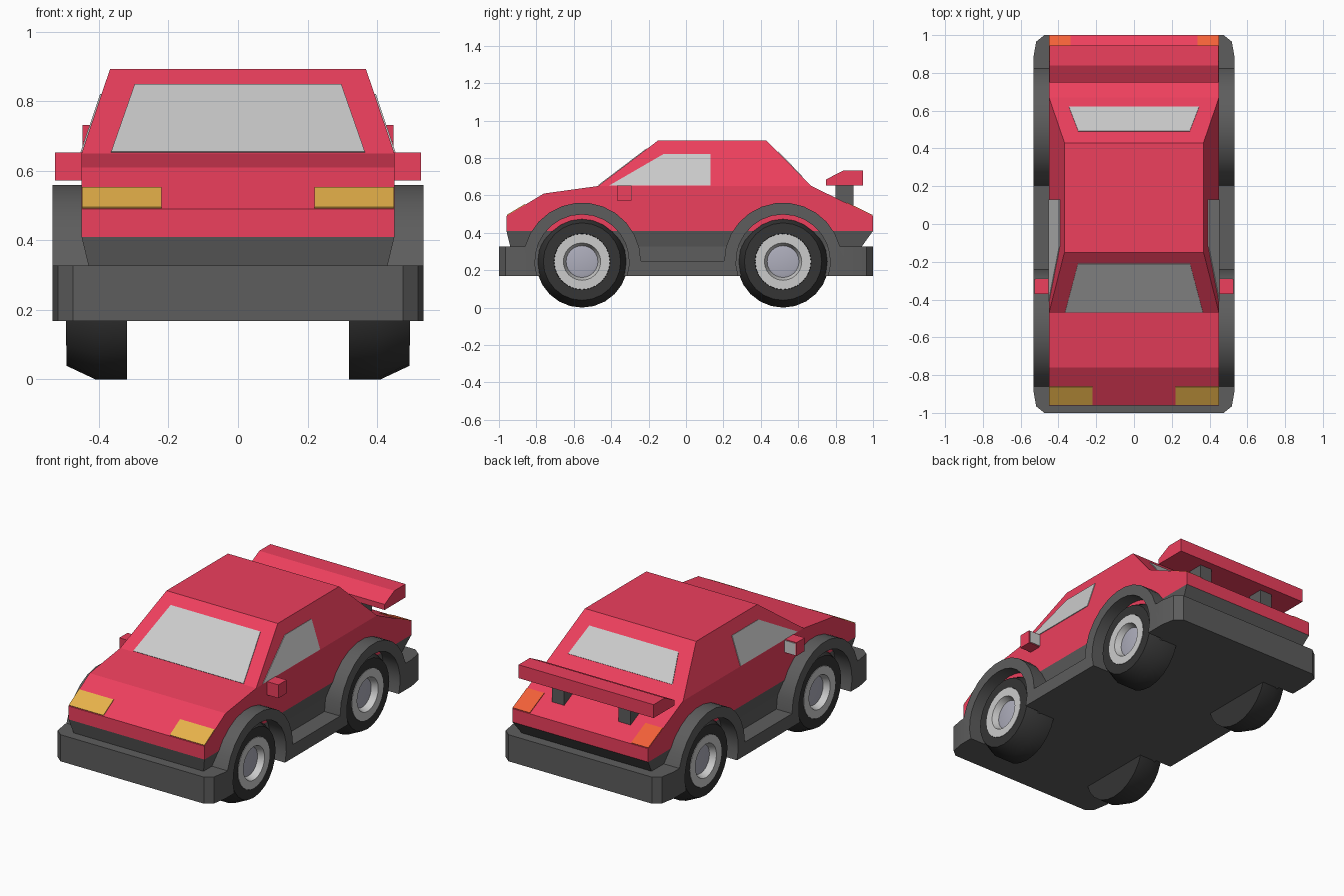
import bpy, bmesh, math
from mathutils import Vector

if "Cube" in bpy.data.objects:
    bpy.data.objects.remove(bpy.data.objects["Cube"])


def material(name, r, g, b):
    m = bpy.data.materials.new(name)
    m.diffuse_color = (r, g, b, 1)
    m.use_nodes = True
    m.node_tree.nodes["Principled BSDF"].inputs["Base Color"].default_value = m.diffuse_color
    return m


RED = material("red_paint", 0.85, 0.05, 0.11)
TRIM = material("dark_trim", 0.11, 0.11, 0.11)
RUBBER = material("rubber", 0.035, 0.035, 0.035)
GLASS = material("glass", 0.55, 0.55, 0.55)
AMBER = material("headlight", 0.8, 0.45, 0.07)
ORANGE = material("tail_light", 0.9, 0.12, 0.04)
HUB = material("hub_metal", 0.42, 0.42, 0.5)


def loft(name, rings, mat=None, mirror=False, smooth=False):
    """Closed solid through a list of equally sized rings."""
    bm = bmesh.new()
    loops = [[bm.verts.new(p) for p in ring] for ring in rings]
    n = len(loops[0])
    for a, b in zip(loops, loops[1:]):
        for i in range(n):
            j = (i + 1) % n
            bm.faces.new((a[i], a[j], b[j], b[i]))
    bm.faces.new(loops[0][::-1])
    bm.faces.new(loops[-1])
    bmesh.ops.recalc_face_normals(bm, faces=bm.faces)
    mesh = bpy.data.meshes.new(name)
    bm.to_mesh(mesh)
    bm.free()
    obj = bpy.data.objects.new(name, mesh)
    bpy.context.collection.objects.link(obj)
    if mat:
        mesh.materials.append(mat)
    if smooth:
        bpy.ops.object.select_all(action='DESELECT')
        obj.select_set(True)
        bpy.context.view_layer.objects.active = obj
        bpy.ops.object.shade_smooth_by_angle(angle=math.radians(25))
    if mirror:
        m = obj.modifiers.new("mirror", 'MIRROR')
        m.use_mirror_merge = False
    return obj


def prism(name, profile, x0, x1, mat=None, mirror=False):
    """Side (y, z) profile extruded along x."""
    return loft(name, [[(x, y, z) for y, z in profile] for x in (x0, x1)], mat, mirror)


def rect(w, y0, y1, z):
    return [(-w, y0, z), (w, y0, z), (w, y1, z), (-w, y1, z)]


def panel(name, pts, mat, mirror=False):
    """Thin plate lying on a body surface."""
    p = [Vector(q) for q in pts]
    n = (p[1] - p[0]).cross(p[2] - p[0]).normalized() * 0.004
    return loft(name, [[q - n for q in p], [q + n for q in p]], mat, mirror)


# Painted body and cabin
body = [(-0.96, 0.41), (-0.96, 0.49), (-0.76, 0.61), (-0.47, 0.65),
        (0.67, 0.65), (1.0, 0.49), (1.0, 0.41)]
prism("body", body, -0.45, 0.45, RED)
loft("cabin", [rect(0.45, -0.47, 0.67, 0.65), rect(0.368, -0.15, 0.43, 0.893)], RED)

# Dark chassis with bumper core and tapered band under the paint
loft("chassis", [rect(0.43, -1, 1, 0.168), rect(0.43, -1, 1, 0.327),
                 rect(0.43, -0.94, 0.94, 0.327), rect(0.45, -0.96, 1.0, 0.41)], TRIM)

# Side flare: bumper ends, wheel arches and skirt in one profile
AXLES, WZ = (-0.556, 0.519), 0.246
BOTTOM, BUMPER, SKIRT = 0.168, 0.327, 0.248


def arc(yc, r, z_start, z_end, n):
    """Points over the wheel from the -y side to the +y side."""
    a0 = math.pi - math.asin((z_start - WZ) / r)
    a1 = math.asin((z_end - WZ) / r)
    return [(yc + r * math.cos(a0 + (a1 - a0) * i / n),
             WZ + r * math.sin(a0 + (a1 - a0) * i / n)) for i in range(n + 1)]


front, rear = AXLES
flare = [(-1, BOTTOM), (-1, BUMPER)]
flare += arc(front, 0.315, BUMPER, SKIRT, 12) + arc(rear, 0.315, SKIRT, BUMPER, 12)
flare += [(1, BUMPER), (1, BOTTOM)]
flare += arc(rear, 0.252, BOTTOM, BOTTOM, 16)[::-1] + arc(front, 0.252, BOTTOM, BOTTOM, 16)[::-1]
layers = [(0.42, 1.0), (0.475, 1.0), (0.518, 0.965), (0.533, 0.88)]
loft("side_flare", [[(x, max(-e, min(e, y)), z) for y, z in flare] for x, e in layers],
     TRIM, True, True)

# Wheels: tyre, rim and hub disc


def turned(name, yc, profile, mat=None):
    n = 24
    rings = [[(x, yc + r * math.cos(2 * math.pi * i / n), WZ + r * math.sin(2 * math.pi * i / n))
              for i in range(n)] for x, r in profile]
    return loft(name, rings, mat, True, True)


for label, yc in zip(("front", "rear"), AXLES):
    turned(label + "_tyre", yc, [(0.32, 0.246), (0.41, 0.246), (0.493, 0.207),
                                 (0.493, 0.15), (0.44, 0.148)], RUBBER)
    turned(label + "_rim", yc, [(0.43, 0.149), (0.495, 0.149), (0.495, 0.1), (0.455, 0.085)])
    turned(label + "_hub", yc, [(0.445, 0.085), (0.459, 0.085), (0.463, 0.07)], HUB)

# Windows


def shield(y0, z0, y1, z1, w0, w1):
    return [(-w0, y0, z0), (w0, y0, z0), (w1, y1, z1), (-w1, y1, z1)]


panel("windscreen", shield(-0.467, 0.652, -0.21, 0.847, 0.365, 0.297), GLASS)
panel("rear_window", shield(0.62, 0.70, 0.49, 0.832, 0.345, 0.295), GLASS)
side = [(-0.41, 0.652), (0.13, 0.652), (0.13, 0.82), (-0.12, 0.82)]
panel("side_window", [(0.45 - (z - 0.65) * 0.3375, y, z) for y, z in side], GLASS, True)

# Lights on the bonnet and rear deck
panel("headlight", [(0.22, -0.957, 0.492), (0.449, -0.957, 0.492),
                    (0.449, -0.86, 0.55), (0.22, -0.86, 0.55)], AMBER, True)
panel("tail_light", [(0.335, 0.997, 0.4915), (0.449, 0.997, 0.4915),
                     (0.449, 0.86, 0.558), (0.335, 0.86, 0.558)], ORANGE, True)

# Wing mirrors with grey glass at the back
prism("wing_mirror", [(-0.37, 0.572), (-0.37, 0.652), (-0.292, 0.652), (-0.292, 0.572)],
      0.43, 0.527, RED, True)
panel("mirror_glass", [(0.452, -0.292, 0.577), (0.522, -0.292, 0.577),
                       (0.522, -0.292, 0.647), (0.452, -0.292, 0.647)], GLASS, True)

# Rear spoiler on two posts
prism("spoiler", [(0.748, 0.652), (0.748, 0.685), (0.84, 0.732), (0.945, 0.732), (0.945, 0.652)],
      -0.447, 0.447, RED)
prism("spoiler_post", [(0.80, 0.52), (0.80, 0.66), (0.895, 0.66), (0.895, 0.52)],
      0.18, 0.26, TRIM, True)
